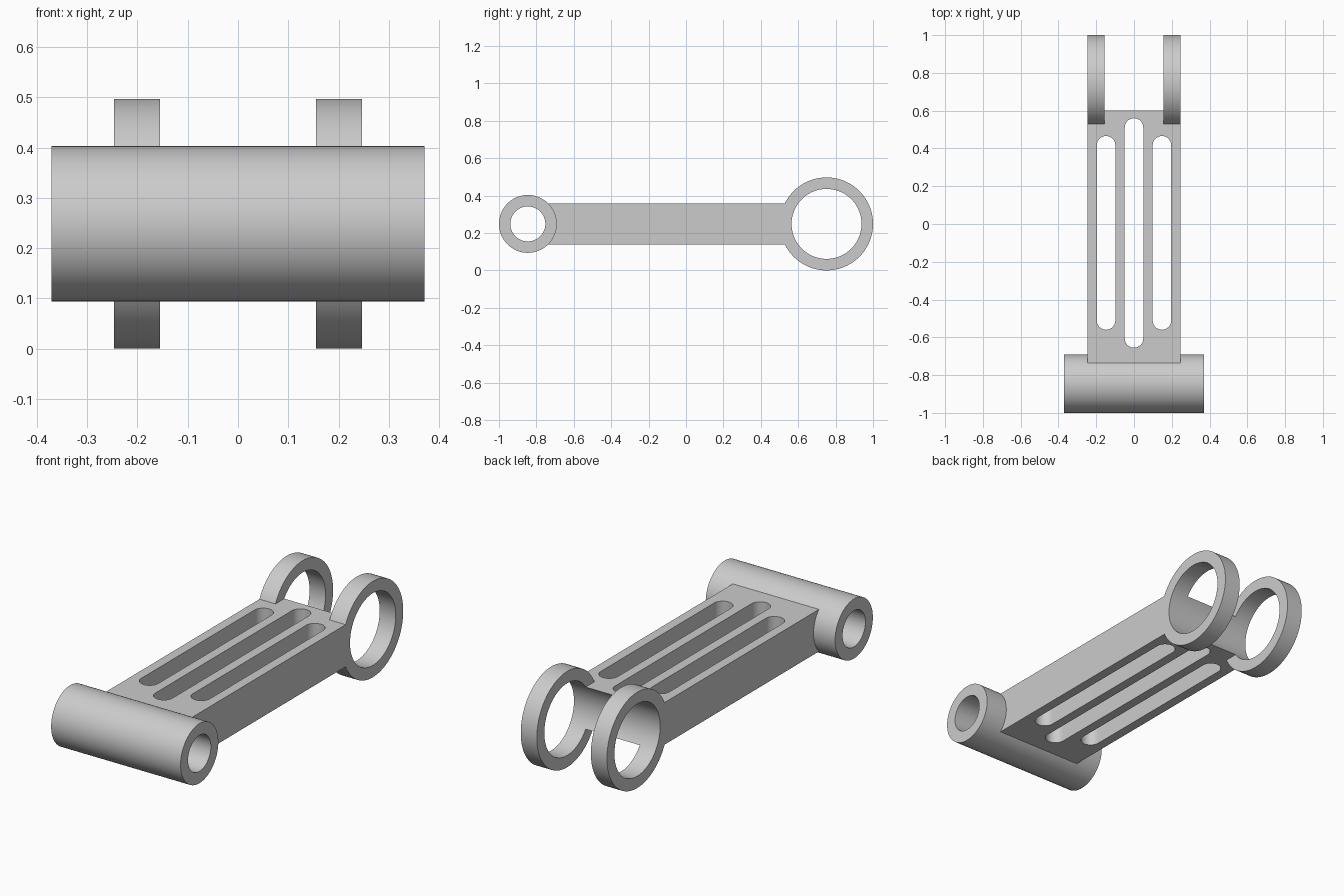
import bpy
import bmesh
from math import pi, cos, sin, radians

if "Cube" in bpy.data.objects:
    bpy.data.objects.remove(bpy.data.objects["Cube"])

ZC = 0.2485                      # height of both pivot axes
TUBE_Y, TUBE_R, TUBE_BORE = -0.8455, 0.1545, 0.0935
RING_Y, RING_R, RING_BORE = 0.7515, 0.2485, 0.187
HALF_W, RING_IN = 0.247, 0.155   # arm half width, inner face of rings


def prism(name, profile, direction, place):
    """Extrude a closed 2D profile; place maps profile points to 3D."""
    bm = bmesh.new()
    face = bm.faces.new([bm.verts.new(place(a, b)) for a, b in profile])
    ext = bmesh.ops.extrude_face_region(bm, geom=[face])
    verts = [v for v in ext["geom"] if isinstance(v, bmesh.types.BMVert)]
    bmesh.ops.translate(bm, vec=direction, verts=verts)
    bmesh.ops.recalc_face_normals(bm, faces=bm.faces)
    mesh = bpy.data.meshes.new(name)
    bm.to_mesh(mesh)
    bm.free()
    ob = bpy.data.objects.new(name, mesh)
    bpy.context.collection.objects.link(ob)
    return ob


def cylinder_x(name, y, r, x0, x1, n=96):
    circle = [(y + r * cos(2 * pi * i / n), ZC + r * sin(2 * pi * i / n)) for i in range(n)]
    return prism(name, circle, (x1 - x0, 0, 0), lambda a, b: (x0, a, b))


def slot(name, x, y0, y1, r, n=24):
    top = [(x + r * cos(pi * i / n), y1 - r + r * sin(pi * i / n)) for i in range(n + 1)]
    bottom = [(x - r * cos(pi * i / n), y0 + r - r * sin(pi * i / n)) for i in range(n + 1)]
    return prism(name, top + bottom, (0, 0, 0.6), lambda a, b: (a, b, -0.05))


def combine(target, other, operation):
    mod = target.modifiers.new("boolean", "BOOLEAN")
    mod.object, mod.operation, mod.solver = other, operation, "EXACT"
    bpy.context.view_layer.objects.active = target
    bpy.ops.object.modifier_apply(modifier=mod.name)
    bpy.data.objects.remove(other)


# Flat arm between the two pivots
h = 0.109
arm = prism("link_arm",
            [(TUBE_Y, ZC - h), (RING_Y, ZC - h), (RING_Y, ZC + h), (TUBE_Y, ZC + h)],
            (2 * HALF_W, 0, 0), lambda a, b: (-HALF_W, a, b))

# Front tube and the pair of rear rings
combine(arm, cylinder_x("pivot_tube", TUBE_Y, TUBE_R, -0.371, 0.371), "UNION")
for x0, x1 in ((-HALF_W, -RING_IN), (RING_IN, HALF_W)):
    combine(arm, cylinder_x("fork_ring", RING_Y, RING_R, x0, x1), "UNION")

# Bores through both pivots
combine(arm, cylinder_x("tube_bore", TUBE_Y, TUBE_BORE, -0.5, 0.5), "DIFFERENCE")
combine(arm, cylinder_x("ring_bore", RING_Y, RING_BORE, -0.5, 0.5), "DIFFERENCE")

# Three lightening slots, the middle one longer
for x, y0, y1 in ((-0.148, -0.56, 0.466), (0, -0.655, 0.56), (0.148, -0.56, 0.466)):
    combine(arm, slot("slot_cutter", x, y0, y1, 0.049), "DIFFERENCE")

arm.select_set(True)
bpy.context.view_layer.objects.active = arm
bpy.ops.object.shade_smooth_by_angle(angle=radians(30))
